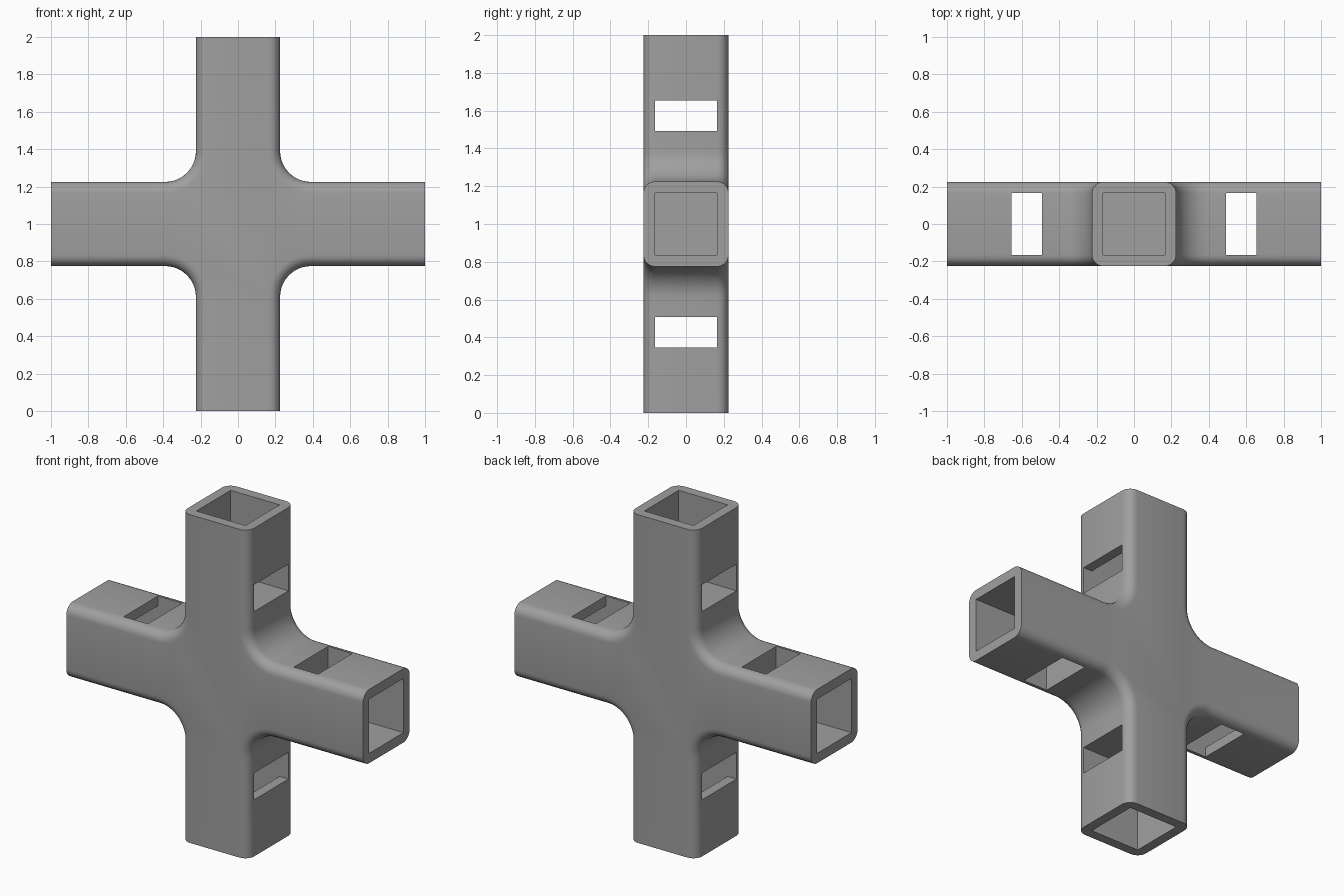
import bpy, bmesh, math
from mathutils import Matrix

if "Cube" in bpy.data.objects:
    bpy.data.objects.remove(bpy.data.objects["Cube"])

HALF = 0.225      # half width of each tube
BORE = 0.165      # half width of the square sockets
FILLET = 0.165    # radius where two arms meet
EDGE = 0.06       # rounding of the long edges
CENTRE = Matrix.Translation((0, 0, 1))

grey = bpy.data.materials.new("plain grey")
grey.diffuse_color = (0.35, 0.35, 0.35, 1)
grey.use_nodes = True
grey.node_tree.nodes["Principled BSDF"].inputs["Base Color"].default_value = grey.diffuse_color


def rotated(points, quarter):
    c, s = [(1, 0), (0, 1), (-1, 0), (0, -1)][quarter]
    return [(c * x - s * z, s * x + c * z) for x, z in points]


def extrude_outline(bm, outline, depth):
    """Solid prism from an x-z outline, spanning y = -depth..depth."""
    face = bm.faces.new([bm.verts.new((x, -depth, z)) for x, z in outline])
    new = bmesh.ops.extrude_face_region(bm, geom=[face])["geom"]
    bmesh.ops.translate(bm, vec=(0, 2 * depth, 0),
                        verts=[v for v in new if isinstance(v, bmesh.types.BMVert)])


def finish(bm, name):
    bmesh.ops.recalc_face_normals(bm, faces=bm.faces)
    bm.transform(CENTRE)
    mesh = bpy.data.meshes.new(name)
    bm.to_mesh(mesh)
    bm.free()
    mesh.materials.append(grey)
    obj = bpy.data.objects.new(name, mesh)
    bpy.context.collection.objects.link(obj)
    return obj


# Cross body: one arm end plus one concave fillet, repeated four times
reach = HALF + FILLET
arm = [(1, -HALF), (1, HALF)]
for i in range(13):
    a = math.radians(270 - 90 * i / 12)
    arm.append((reach + FILLET * math.cos(a), reach + FILLET * math.sin(a)))
outline = [p for q in range(4) for p in rotated(arm, q)]

bm = bmesh.new()
extrude_outline(bm, outline, HALF)


def is_long_edge(e):
    a, b = (v.co for v in e.verts)
    on_end = any(abs(abs(a[i]) - 1) < 1e-4 and abs(a[i] - b[i]) < 1e-4 for i in (0, 2))
    return abs(a.y - b.y) < 1e-4 and not on_end


bmesh.ops.bevel(bm, geom=[e for e in bm.edges if is_long_edge(e)], offset=EDGE,
                offset_type='OFFSET', segments=6, profile=0.5, affect='EDGES')
body = finish(bm, "cross_connector")

# Sockets, each with a slot through both side walls at its inner end
upper = [(1.1, BORE), (0.655, BORE), (0.655, 0.3), (0.492, 0.3)]
socket = upper + [(x, -z) for x, z in reversed(upper)]
bm = bmesh.new()
for q in range(4):
    extrude_outline(bm, rotated(socket, q), BORE)
cutter = finish(bm, "socket_cutter")
cutter.hide_render = True

mod = body.modifiers.new("sockets", 'BOOLEAN')
mod.operation = 'DIFFERENCE'
mod.solver = 'EXACT'
mod.object = cutter
bpy.context.view_layer.objects.active = body
body.select_set(True)
bpy.ops.object.modifier_apply(modifier=mod.name)
bpy.data.objects.remove(cutter)

bpy.ops.object.shade_smooth_by_angle(angle=math.radians(30))
